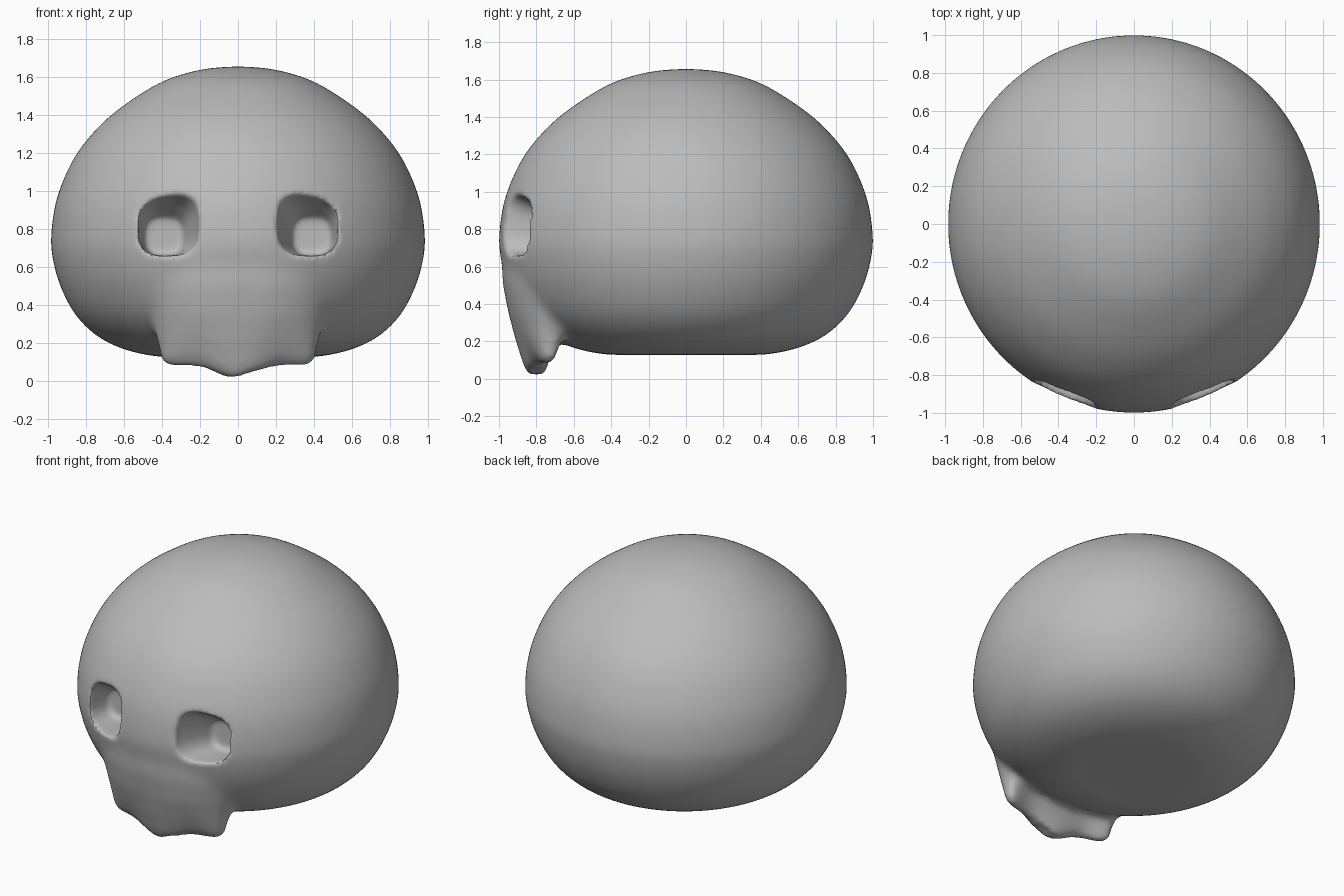
import bpy, bmesh, math
from mathutils import Vector

cube = bpy.data.objects.get("Cube")
if cube:
    bpy.data.objects.remove(cube)

SIDES = 64


def loft(bm, rings):
    """Skin closed rings of points and cap both ends."""
    loops = [[bm.verts.new(p) for p in ring] for ring in rings]
    n = len(loops[0])
    for a, b in zip(loops, loops[1:]):
        for i in range(n):
            j = (i + 1) % n
            bm.faces.new((a[i], a[j], b[j], b[i]))
    bm.faces.new(loops[0][::-1])
    bm.faces.new(loops[-1])


def make_object(name, bm):
    bmesh.ops.recalc_face_normals(bm, faces=bm.faces)
    mesh = bpy.data.meshes.new(name)
    bm.to_mesh(mesh)
    bm.free()
    obj = bpy.data.objects.new(name, mesh)
    bpy.context.collection.objects.link(obj)
    return obj


def superellipse(power):
    """Unit outline, squarer as the power shrinks."""
    for i in range(SIDES):
        t = math.tau * i / SIDES
        c, s = math.cos(t), math.sin(t)
        yield (math.copysign(abs(c) ** power, c),
               math.copysign(abs(s) ** power, s))


def smooth_profile(points, steps=5):
    """Catmull-Rom interpolation of a profile."""
    pts = [Vector(p) for p in points]
    pts = [pts[0]] + pts + [pts[-1]]
    out = []
    for a, b, c, d in zip(pts, pts[1:], pts[2:], pts[3:]):
        for k in range(steps):
            t = k / steps
            out.append(0.5 * (2 * b + (c - a) * t + (2 * a - 5 * b + 4 * c - d) * t ** 2
                              + (3 * b - a - 3 * c + d) * t ** 3))
    return out + [pts[-1]]


# Cranium: a lathed dome with a flat base
bm = bmesh.new()
dome = [(.3, .13), (.43, .13), (.6, .165), (.75, .235), (.87, .35), (.95, .5),
        (.99, .64), (1, .76), (.97, .96), (.88, 1.17), (.75, 1.335), (.6, 1.46),
        (.4, 1.58), (.2, 1.64), (.03, 1.657)]
loft(bm, [[(.985 * r * x, r * y, z) for x, y in superellipse(1)]
          for r, z in smooth_profile(dome)])

# Upper jaw: curved plate with a scalloped lower edge (z, half width, front, back)
levels = [(0, .36, -.83, -.77), (.06, .41, -.865, -.745), (.2, .425, -.91, -.70),
          (.35, .465, -.95, -.6), (.5, .53, -.98, -.5), (.7, .57, -.99, -.4)]
rings = []
for z, w, front, back in levels:
    ring = []
    for x, y in superellipse(.6):
        x *= w
        wave = .035 - .045 * math.cos(math.tau * x / .46) + .3 * x * x
        ring.append((x, (front + back) / 2 + y * (back - front) / 2 + .5 * x * x,
                     z + wave * max(0, 1 - z / .35)))
    rings.append(ring)
loft(bm, rings)
skull = make_object("skull", bm)

# Eye sockets: tapered cutters, (y, centre x, centre z, half width, half height)
bm = bmesh.new()
for side in (-1, 1):
    socket = [(-1.1, .37, .84, .175, .185), (-.93, .37, .83, .16, .17),
              (-.80, .385, .80, .135, .14), (-.68, .39, .76, .10, .10)]
    loft(bm, [[(side * (cx + w * x), y, cz + h * z) for x, z in superellipse(.7)]
              for y, cx, cz, w, h in socket])
cutter = make_object("socket_cutter", bm)
cutter.hide_render = True


def modifier(name, kind, **settings):
    mod = skull.modifiers.new(name, kind)
    for key, value in settings.items():
        setattr(mod, key, value)


# Fuse, blend, carve and soften
modifier("fuse", 'REMESH', mode='VOXEL', voxel_size=.02)
modifier("blend", 'SMOOTH', factor=.5, iterations=16)
modifier("carve", 'BOOLEAN', operation='DIFFERENCE', object=cutter, solver='EXACT')
modifier("refine", 'REMESH', mode='VOXEL', voxel_size=.016)
modifier("soften", 'SMOOTH', factor=.5, iterations=6)

bpy.ops.object.select_all(action='DESELECT')
skull.select_set(True)
bpy.context.view_layer.objects.active = skull
for mod in list(skull.modifiers):
    bpy.ops.object.modifier_apply(modifier=mod.name)
bpy.data.objects.remove(cutter)

# Plain grey bone
grey = bpy.data.materials.new("bone_grey")
grey.use_nodes = True
grey.diffuse_color = (.5, .5, .5, 1)
grey.node_tree.nodes["Principled BSDF"].inputs["Base Color"].default_value = (.5, .5, .5, 1)
skull.data.materials.clear()
skull.data.materials.append(grey)
bpy.ops.object.shade_smooth_by_angle(angle=math.radians(50))
